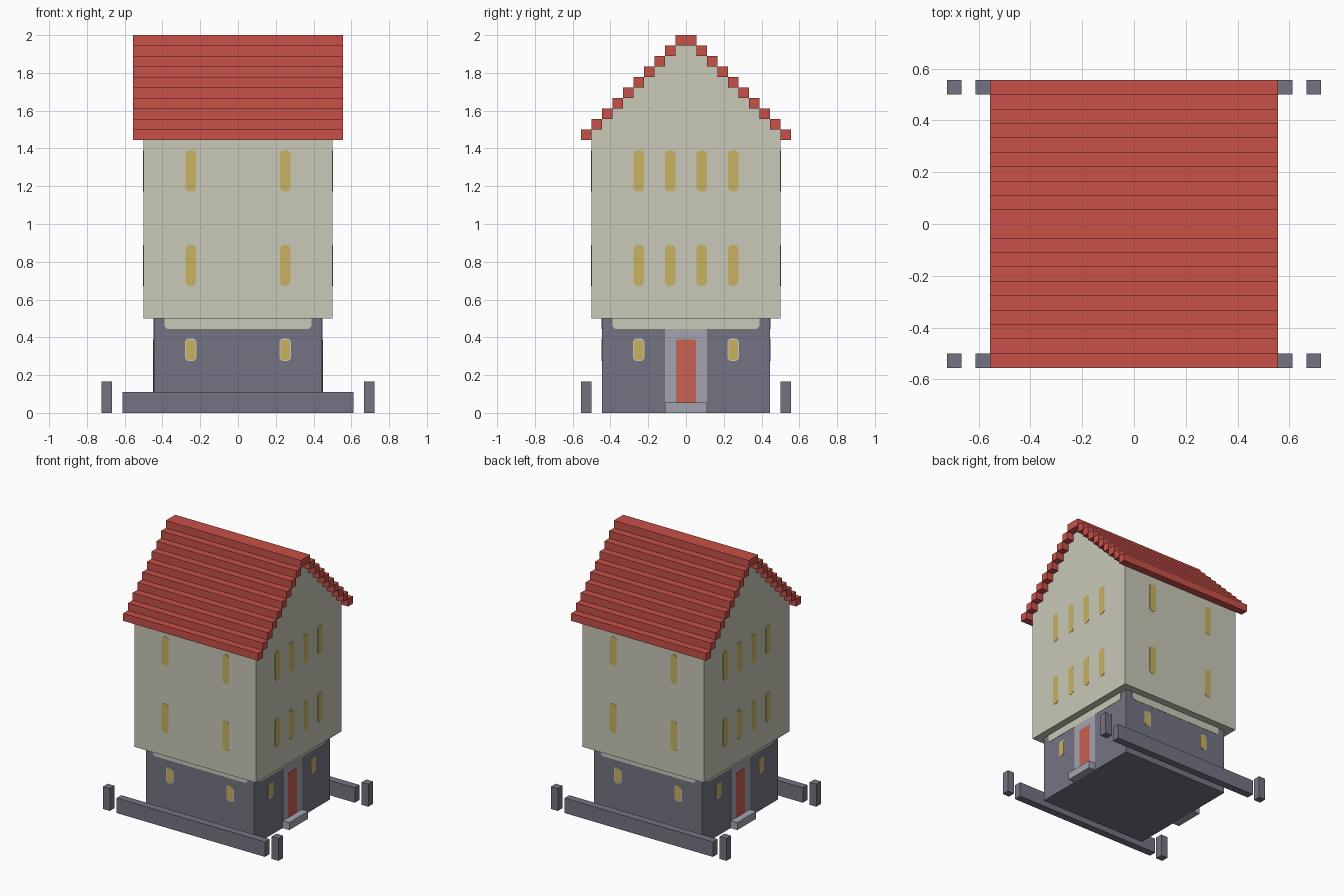
import bpy, bmesh, math
from mathutils import Matrix

if "Cube" in bpy.data.objects:
    bpy.data.objects.remove(bpy.data.objects["Cube"])

V = 2 / 36  # grid unit of the blocky style


def material(name, rgb):
    lin = [c / 12.92 if c <= 0.04045 else ((c + 0.055) / 1.055) ** 2.4
           for c in (v / 255 for v in rgb)]
    m = bpy.data.materials.new(name)
    m.diffuse_color = (*lin, 1)
    m.use_nodes = True
    m.node_tree.nodes["Principled BSDF"].inputs["Base Color"].default_value = m.diffuse_color
    return m


RED = material("roof_red", (200, 80, 72))
CREAM = material("wall_cream", (200, 200, 184))
SLATE = material("stone_grey", (116, 116, 131))
PALE = material("pale_stone", (164, 164, 177))
GOLD = material("window_gold", (200, 178, 98))
DOOR = material("door_red", (200, 97, 80))


def prism(name, pts, d0, d1, side, mat):
    """Extrude a (u, z) outline from distance d0 to d1 outward on a side:
    0 front, 1 right, 2 back, 3 left."""
    bm = bmesh.new()
    a = [bm.verts.new((u, -d0, z)) for u, z in pts]
    b = [bm.verts.new((u, -d1, z)) for u, z in pts]
    bm.faces.new(a)
    bm.faces.new(b)
    n = len(pts)
    for i in range(n):
        j = (i + 1) % n
        bm.faces.new((a[i], a[j], b[j], b[i]))
    bmesh.ops.transform(bm, matrix=Matrix.Rotation(side * math.pi / 2, 4, 'Z'), verts=bm.verts)
    bmesh.ops.recalc_face_normals(bm, faces=bm.faces)
    me = bpy.data.meshes.new(name)
    bm.to_mesh(me)
    bm.free()
    me.materials.append(mat)
    ob = bpy.data.objects.new(name, me)
    bpy.context.collection.objects.link(ob)


def rect(u0, u1, z0, z1):
    return [(u0, z0), (u1, z0), (u1, z1), (u0, z1)]


def chamfered(u, w, z0, z1, c, top=True):
    """Outline centred on u with clipped corners."""
    h = w / 2
    low = [(u - h, z0 + c), (u - h + c, z0), (u + h - c, z0), (u + h, z0 + c)]
    if top:
        return low + [(u + h, z1 - c), (u + h - c, z1), (u - h + c, z1), (u - h, z1 - c)]
    return low + [(u + h, z1), (u - h, z1)]


# Ground floor
prism("ground_floor", rect(-8 * V, 8 * V, 0, 9 * V), -8 * V, 8 * V, 0, SLATE)

# Upper storeys with stepped gables
half = [(9 * V, 9 * V)]
for i in range(9):
    half += [((9 - i) * V, (26 + i) * V), ((9 - i) * V, (27 + i) * V)]
prism("upper_storeys", half + [(-u, z) for u, z in reversed(half)], -9 * V, 9 * V, 1, CREAM)

# Stepped roof rows
for i in range(9):
    for s in (-1, 1):
        prism("roof_row", rect(*sorted((s * (9 - i) * V, s * (10 - i) * V)),
                               (26 + i) * V, (27 + i) * V), -10 * V, 10 * V, 1, RED)
prism("roof_ridge", rect(-V, V, 35 * V, 36 * V), -10 * V, 10 * V, 1, RED)

# Details on all four sides
for side in range(4):
    gable = side % 2 == 1
    prism("lower_band", chamfered(0, 14 * V, 8 * V, 9 * V, 0.014, False),
          8 * V, 8 * V + 0.002, side, CREAM)
    for u in (-4.5 * V, 4.5 * V):
        prism("lower_window_frame", chamfered(u, 0.06, 0.275, 0.393, 0.014),
              8 * V, 8 * V + 0.002, side, CREAM)
        prism("lower_window", chamfered(u, 0.05, 0.281, 0.387, 0.011),
              8 * V, 8 * V + 0.004, side, GOLD)
    for u in ((-4.5, -1.5, 1.5, 4.5) if gable else (-4.5, 4.5)):
        for z in (12 * V, 21 * V):
            prism("upper_window", chamfered(u * V, V, z + 0.005, z + 4 * V, 0.014),
                  9 * V, 9 * V + 0.002, side, GOLD)
    if gable:
        # Doorway and step
        prism("door_surround", rect(-2 * V, 2 * V, 0, 8 * V), 8 * V, 8 * V + 0.003, side, PALE)
        prism("door", chamfered(0, 2 * V - 0.006, V - 0.01, 7 * V, 0.01),
              8 * V, 8 * V + 0.005, side, DOOR)
        prism("door_step", rect(-2 * V, 2 * V, 0, V), 8 * V, 9 * V, side, PALE)
    else:
        # Low wall with end posts
        prism("low_wall", rect(-11 * V, 11 * V, 0, 2 * V), 9 * V, 10 * V, side, SLATE)
        for u in (-12.5, 12.5):
            prism("wall_post", rect((u - 0.5) * V, (u + 0.5) * V, 0, 3 * V),
                  9 * V, 10 * V, side, SLATE)
